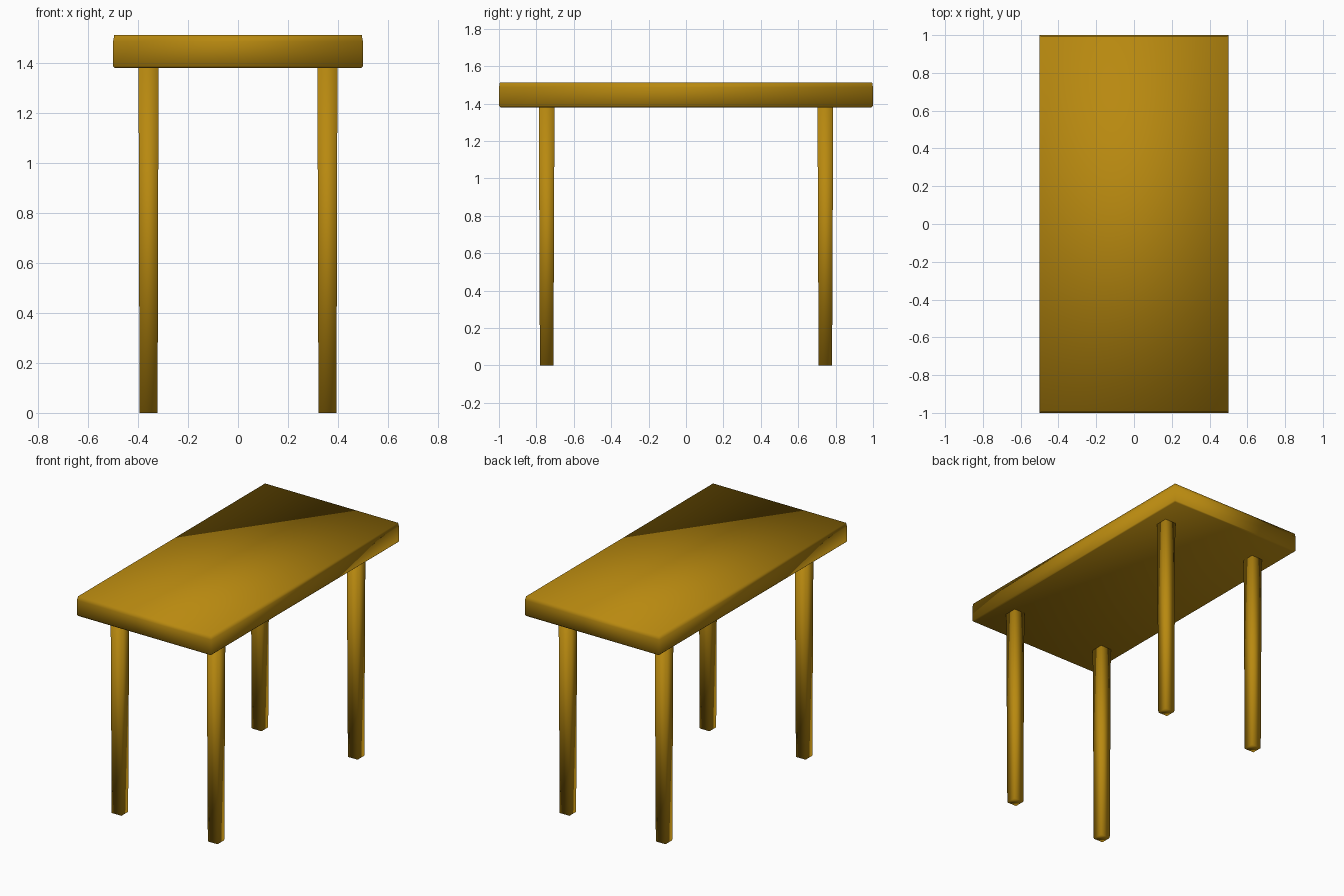
import bpy
import bmesh

cube = bpy.data.objects.get("Cube")
if cube:
    bpy.data.objects.remove(cube, do_unlink=True)

# Golden brown wood
wood = bpy.data.materials.new("golden_wood")
wood.use_nodes = True
colour = (0.48, 0.25, 0.005, 1)
wood.diffuse_color = colour
wood.node_tree.nodes["Principled BSDF"].inputs["Base Color"].default_value = colour


def stacked_box(name, sections, centre=(0, 0)):
    """Smooth-shaded box lofted through (half_x, half_y, z) rectangles."""
    bm = bmesh.new()
    cx, cy = centre
    rings = []
    for hx, hy, z in sections:
        corners = ((-hx, -hy), (hx, -hy), (hx, hy), (-hx, hy))
        rings.append([bm.verts.new((cx + x, cy + y, z)) for x, y in corners])
    for low, high in zip(rings, rings[1:]):
        for i in range(4):
            j = (i + 1) % 4
            bm.faces.new((low[i], low[j], high[j], high[i]))
    bm.faces.new(rings[0][::-1])
    bm.faces.new(rings[-1])
    for face in bm.faces:
        face.smooth = True
    mesh = bpy.data.meshes.new(name)
    bm.to_mesh(mesh)
    bm.free()
    mesh.materials.append(wood)
    obj = bpy.data.objects.new(name, mesh)
    bpy.context.collection.objects.link(obj)
    return obj


# Tabletop with a narrow lower bevel and a sloped upper edge
stacked_box("tabletop", [
    (0.492, 0.992, 1.38),
    (0.5, 1.0, 1.388),
    (0.5, 1.0, 1.487),
    (0.495, 0.995, 1.513),
])

# Four slightly tapered legs
for side, sx in (("left", 1), ("right", -1)):
    for end, sy in (("front", -1), ("back", 1)):
        stacked_box(f"{end}_{side}_leg",
                    [(0.036, 0.036, 0), (0.04, 0.042, 1.385)],
                    (sx * 0.358, sy * 0.745))
